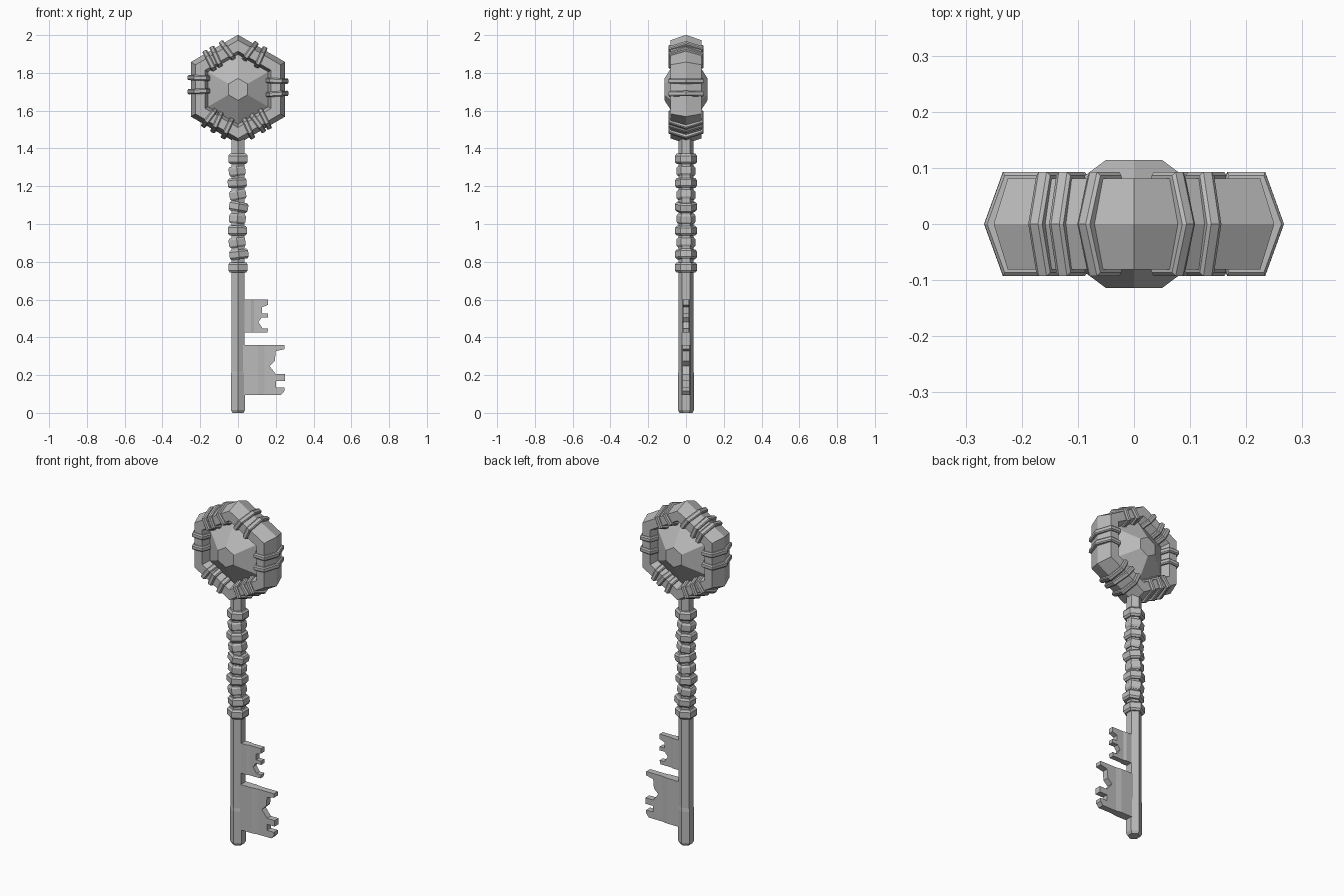
import bpy, bmesh, math, random
from mathutils import Matrix, Vector

random.seed(4)
if "Cube" in bpy.data.objects:
    bpy.data.objects.remove(bpy.data.objects["Cube"])

metal = bpy.data.materials.new("grey metal")
metal.use_nodes = True
GREY = (0.5, 0.5, 0.5, 1)
metal.diffuse_color = GREY
metal.node_tree.nodes["Principled BSDF"].inputs["Base Color"].default_value = GREY

HEAD = Vector((0, 0, 1.713))      # centre of the key's head
COS = math.cos(math.pi / 6)


def finish(name, bm):
    bmesh.ops.recalc_face_normals(bm, faces=bm.faces)
    mesh = bpy.data.meshes.new(name)
    bm.to_mesh(mesh)
    bm.free()
    mesh.materials.append(metal)
    obj = bpy.data.objects.new(name, mesh)
    bpy.context.collection.objects.link(obj)
    return obj


def bridge(bm, a, b):
    for i in range(len(a)):
        j = (i + 1) % len(a)
        bm.faces.new((a[i], a[j], b[j], b[i]))


def hex_rod(name, profile, matrix=Matrix()):
    """Six-sided rod along local z from (height, radius) pairs; corners on local y."""
    bm = bmesh.new()
    loops = []
    for h, r in profile:
        angles = [math.pi / 2 + k * math.pi / 3 for k in range(6)]
        loops.append([bm.verts.new(matrix @ Vector((r * math.cos(a), r * math.sin(a), h)))
                      for a in angles])
    for a, b in zip(loops, loops[1:]):
        bridge(bm, a, b)
    bm.faces.new(loops[0])
    bm.faces.new(loops[-1])
    return finish(name, bm)


def band(half, r):
    """Profile of a chamfered band."""
    return [(-half, r * 0.84), (-half * 0.6, r), (half * 0.6, r), (half, r * 0.84)]


# Shaft and collars
hex_rod("shaft", [(0, 0.034), (0.015, 0.043), (0.2, 0.043), (0.22, 0.04), (1.48, 0.04)])
for name, z in (("upper_collar", 1.345), ("lower_collar", 0.77)):
    hex_rod(name, band(0.027, 0.059), Matrix.Translation((0, 0, z)))

# Uneven beads of the grip
for i in range(8):
    z = 1.28 - i * 0.063
    tilt = Matrix.Rotation(random.uniform(-0.2, 0.2), 4, 'Y')
    place = Matrix.Translation((random.uniform(-0.006, 0.006), 0, z))
    hex_rod("grip_bead_%d" % (i + 1), band(0.026, 0.058 if i % 2 else 0.051), place @ tilt)

# Six-sided hoop of the head
bm = bmesh.new()
loops = []
for k in range(6):
    a = math.pi / 2 + k * math.pi / 3
    loop = []
    for s in range(6):
        t = s * math.pi / 3
        rad = (0.2 + 0.05 * math.cos(t)) / COS
        loop.append(bm.verts.new(HEAD + Vector((rad * math.cos(a), 0.0935 * math.sin(t),
                                                rad * math.sin(a)))))
    loops.append(loop)
for k in range(6):
    bridge(bm, loops[k], loops[(k + 1) % 6])
finish("head_hoop", bm)

# Faceted gem in the hoop, cut flat at front and back
face_front = Matrix.Translation(HEAD) @ Matrix.Rotation(math.pi / 2, 4, 'X')
hex_rod("gem", [(-0.114, 0.058), (0, 0.235), (0.114, 0.058)], face_front)

# Clasps around each side of the hoop: side angle, then offset and tilt of each
clasps = {
    0: [(-0.025, 0.06), (0.045, -0.03)],
    60: [(-0.02, 0.1), (0.045, -0.1)],
    120: [(-0.055, 0.12), (0.015, -0.1), (0.055, -0.05)],
    180: [(-0.06, -0.04), (0.01, 0.04)],
    240: [(-0.055, -0.12), (-0.01, 0.1), (0.055, 0.08)],
    300: [(-0.055, -0.1), (0.0, 0.12), (0.045, -0.06)],
}
for angle, items in clasps.items():
    a = math.radians(angle)
    out = Vector((math.cos(a), 0, math.sin(a)))
    along = Vector((-math.sin(a), 0, math.cos(a)))
    for n, (offset, tilt) in enumerate(items):
        # local x runs front to back, local y outwards, local z along the side
        axes = Matrix((Vector((0, 1, 0)), out, along)).transposed().to_4x4()
        place = Matrix.Translation(HEAD + out * 0.2 + along * offset) @ axes
        size = Matrix.Diagonal((0.107, 0.067, 1, 1))
        hex_rod("clasp_%d_%d" % (angle, n + 1),
                [(-0.014, 0.93), (-0.008, 1), (0.008, 1), (0.014, 0.93)],
                place @ Matrix.Rotation(tilt, 4, 'X') @ size)


def key_bit(name, teeth, top, bottom, thin_from, thin_to, thick, thin):
    """Toothed plate whose thickness steps down from thin_from to thin_to."""
    bm = bmesh.new()
    outline = [(0, bottom), (0, top)] + teeth
    face = bm.faces.new([bm.verts.new((x, -1, z)) for x, z in outline])
    new = bmesh.ops.extrude_face_region(bm, geom=[face])["geom"]
    for v in new:
        if isinstance(v, bmesh.types.BMVert):
            v.co.y = 1
    for x in (thin_from, thin_to):
        bmesh.ops.bisect_plane(bm, geom=bm.verts[:] + bm.edges[:] + bm.faces[:],
                               plane_co=(x, 0, 0), plane_no=(1, 0, 0))
    for v in bm.verts:
        f = min(1, max(0, (v.co.x - thin_from) / (thin_to - thin_from)))
        v.co.y *= thick + (thin - thick) * f
    finish(name, bm)


# Toothed bits on the left of the shaft
key_bit("small_bit",
        [(0.16, 0.6), (0.16, 0.572), (0.128, 0.56), (0.128, 0.527), (0.16, 0.527),
         (0.16, 0.505), (0.125, 0.505), (0.108, 0.48), (0.13, 0.447), (0.16, 0.447),
         (0.155, 0.425)], 0.6, 0.425, 0.07, 0.085, 0.02, 0.015)
key_bit("large_bit",
        [(0.245, 0.36), (0.245, 0.337), (0.2, 0.327), (0.195, 0.275), (0.167, 0.248),
         (0.2, 0.205), (0.25, 0.205), (0.25, 0.17), (0.2, 0.17), (0.2, 0.135),
         (0.245, 0.135), (0.245, 0.115), (0.228, 0.095)], 0.36, 0.095,
        0.107, 0.14, 0.024, 0.018)
